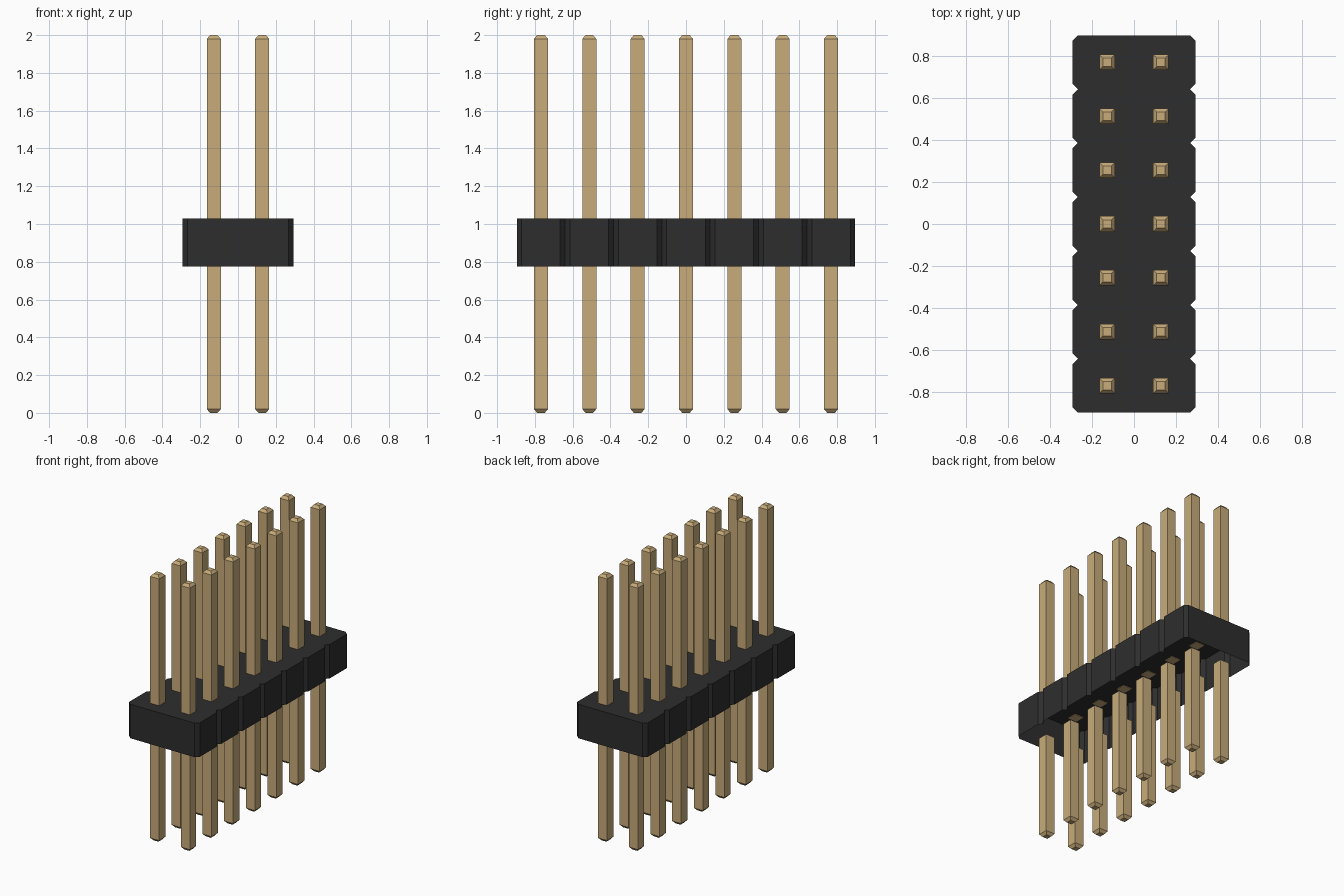
import bpy
import bmesh

if "Cube" in bpy.data.objects:
    bpy.data.objects.remove(bpy.data.objects["Cube"])

PITCH = 0.256
ROWS = 7
HALF_X, HALF_Y, CUT = 0.293, ROWS * PITCH / 2, 0.026
Z_LOW, Z_HIGH = 0.775, 1.03
PIN_HALF, TIP_HALF, TIP_H = 0.037, 0.02, 0.02


def make_material(name, color):
    mat = bpy.data.materials.new(name)
    mat.use_nodes = True
    mat.diffuse_color = color
    bsdf = mat.node_tree.nodes["Principled BSDF"]
    bsdf.inputs["Base Color"].default_value = color
    bsdf.inputs["Roughness"].default_value = 0.6
    return mat


def make_object(name, bm, mat):
    mesh = bpy.data.meshes.new(name)
    bm.to_mesh(mesh)
    bm.free()
    mesh.materials.append(mat)
    obj = bpy.data.objects.new(name, mesh)
    bpy.context.collection.objects.link(obj)
    return obj


def bridge(bm, ring_a, ring_b):
    """Join two rings of equal length with quads."""
    n = len(ring_a)
    for i in range(n):
        j = (i + 1) % n
        bm.faces.new((ring_a[i], ring_a[j], ring_b[j], ring_b[i]))


black = make_material("black plastic", (0.027, 0.027, 0.027, 1))
gold = make_material("gold metal", (0.578, 0.413, 0.195, 1))

# Housing: shell with a V notch between rows, open underneath
right_edge = []
for i in range(ROWS):
    y = -HALF_Y + i * PITCH
    right_edge += [(HALF_X - CUT, y), (HALF_X, y + CUT), (HALF_X, y + PITCH - CUT)]
right_edge.append((HALF_X - CUT, HALF_Y))
outline = right_edge + [(-x, y) for x, y in reversed(right_edge)]

bm = bmesh.new()
lower = [bm.verts.new((x, y, Z_LOW)) for x, y in outline]
upper = [bm.verts.new((x, y, Z_HIGH)) for x, y in outline]
bridge(bm, lower, upper)
bm.faces.new(upper)
make_object("housing", bm, black)


# Pins: square posts with chamfered tips, one piece below and one above
def make_pin(name, x, y, base, shoulder, tip):
    bm = bmesh.new()
    rings = []
    for z, h in ((base, PIN_HALF), (shoulder, PIN_HALF), (tip, TIP_HALF)):
        corners = ((-h, -h), (h, -h), (h, h), (-h, h))
        rings.append([bm.verts.new((x + dx, y + dy, z)) for dx, dy in corners])
    bridge(bm, rings[0], rings[1])
    bridge(bm, rings[1], rings[2])
    bm.faces.new(rings[0])
    bm.faces.new(rings[2])
    bmesh.ops.recalc_face_normals(bm, faces=bm.faces)
    make_object(name, bm, gold)


for side, x in (("right", -PITCH / 2), ("left", PITCH / 2)):
    for i in range(ROWS):
        y = (i - (ROWS - 1) / 2) * PITCH
        make_pin(f"{side}_upper_pin_{i + 1}", x, y, Z_HIGH - 0.003, 2 - TIP_H, 2)
        make_pin(f"{side}_lower_pin_{i + 1}", x, y, Z_LOW, TIP_H, 0)
